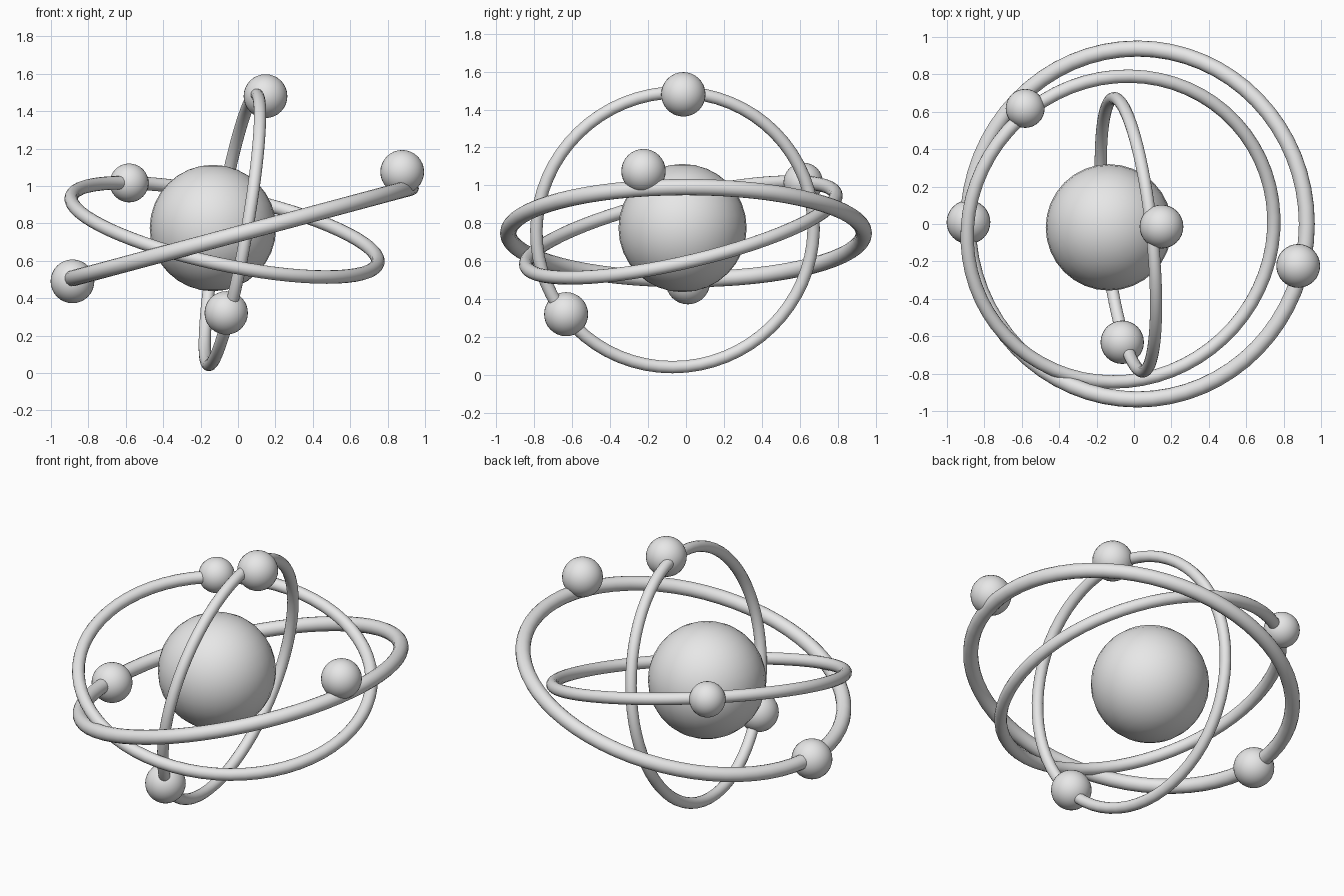
import bpy
from mathutils import Vector

cube = bpy.data.objects.get("Cube")
if cube:
    bpy.data.objects.remove(cube, do_unlink=True)

# One plain grey for everything
grey = bpy.data.materials.new("plain grey")
grey.use_nodes = True
grey.diffuse_color = (0.8, 0.8, 0.8, 1)
grey.node_tree.nodes["Principled BSDF"].inputs["Base Color"].default_value = (0.8, 0.8, 0.8, 1)


def finish(name):
    obj = bpy.context.object
    obj.name = obj.data.name = name
    obj.data.materials.append(grey)
    bpy.ops.object.shade_smooth()
    return obj


def ball(name, centre, radius):
    bpy.ops.mesh.primitive_uv_sphere_add(segments=32, ring_count=16, radius=radius, location=centre)
    return finish(name)


def orbit(name, centre, axis, radius, tube):
    """Closed round tube whose plane is square to the axis."""
    turn = Vector(axis).to_track_quat('Z', 'Y').to_euler()
    bpy.ops.mesh.primitive_torus_add(
        major_radius=radius, minor_radius=tube, major_segments=64, minor_segments=16,
        location=centre, rotation=turn)
    return finish(name)


# Central ball
ball("nucleus", (-0.134, -0.018, 0.775), 0.338)

# Three tilted orbits
orbit("wide_orbit", (0.018, 0.0, 0.748), (-0.259, 0, 0.966), 0.938, 0.043)
orbit("middle_orbit", (-0.072, -0.027, 0.765), (0.205, -0.22, 0.953), 0.838, 0.036)
orbit("upright_orbit", (-0.03, -0.058, 0.766), (0.98, 0.105, -0.172), 0.735, 0.033)

# Small balls riding on the orbits
ball("wide_electron_right", (-0.885, 0.01, 0.49), 0.117)
ball("wide_electron_left", (0.878, -0.224, 1.075), 0.117)
ball("middle_electron", (-0.582, 0.618, 1.016), 0.104)
ball("upright_electron_top", (0.147, -0.014, 1.48), 0.117)
ball("upright_electron_bottom", (-0.063, -0.632, 0.321), 0.116)
